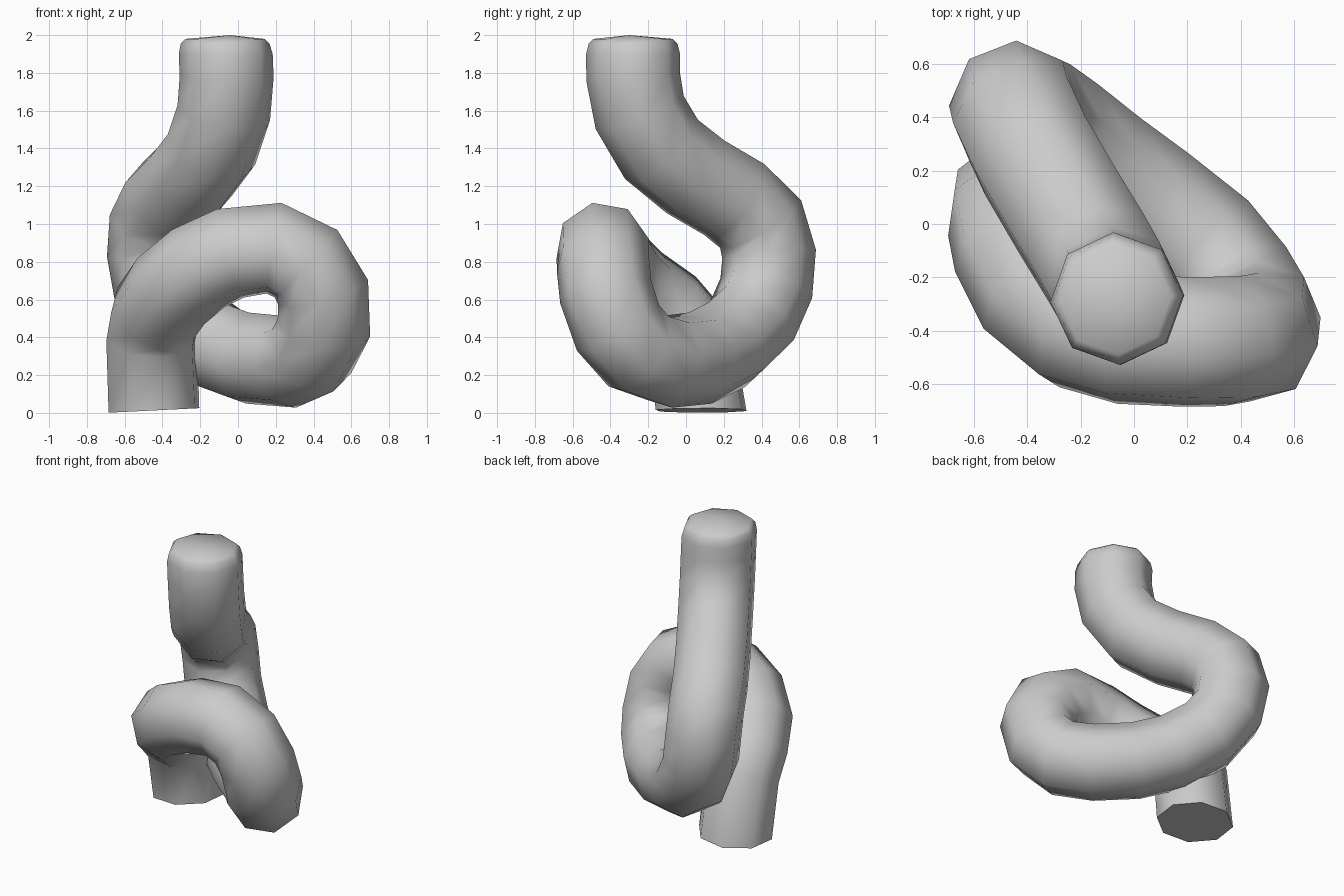
import bpy, bmesh, math
from mathutils import Vector

if "Cube" in bpy.data.objects:
    bpy.data.objects.remove(bpy.data.objects["Cube"])

SIDES, R = 8, 0.249

# centre line of the tube from the top end to the foot
path = [Vector(p) for p in (
    (-.065, -.28, 1.90), (-.06, -.28, 1.78), (-.075, -.245, 1.59),
    (-.14, -.13, 1.395), (-.25, .05, 1.25), (-.37, .255, 1.13),
    (-.435, .395, 1.00), (-.445, .44, .84), (-.415, .425, .66),
    (-.31, .35, .49), (-.14, .215, .36), (.05, .075, .29),
    (.26, -.09, .272), (.39, -.25, .325), (.455, -.36, .45),
    (.45, -.425, .64), (.36, -.44, .79), (.19, -.442, .872),
    (-.04, -.432, .845), (-.21, -.385, .765), (-.355, -.265, .645),
    (-.435, -.10, .53), (-.457, .02, .40), (-.445, .08, .013))]
n = len(path)
tangents = []
for i in range(n):
    a = (path[i] - path[max(i - 1, 0)]).normalized()
    b = (path[min(i + 1, n - 1)] - path[i]).normalized()
    tangents.append((a + b).normalized())
tangents[0] = Vector((0, 0, -1))
tangents[-1] = Vector((.05, 0, -1)).normalized()

bm = bmesh.new()


def add_ring(c, u, t, r):
    v = t.cross(u)
    return [bm.verts.new(c + r * (math.cos(a) * u + math.sin(a) * v))
            for a in (math.tau * k / SIDES for k in range(SIDES))]


u = Vector((math.cos(.05), math.sin(.05), 0))
# rounded rim at the top end, then the swept tube
rings = [add_ring(Vector((-.07, -.28, 1.98)), u, tangents[0], .21),
         add_ring(Vector((-.068, -.28, 1.955)), u, tangents[0], .235)]
for i in range(n):
    if i:
        u = tangents[i - 1].rotation_difference(tangents[i]) @ u
    u = (u - u.dot(tangents[i]) * tangents[i]).normalized()
    rings.append(add_ring(path[i], u, tangents[i], R))
for p, q in zip(rings, rings[1:]):
    for k in range(SIDES):
        j = (k + 1) % SIDES
        bm.faces.new((p[k], p[j], q[j], q[k]))

# slightly domed top cap and flat foot
top = bm.verts.new((-.04, -.30, 2.0))
for k in range(SIDES):
    bm.faces.new((top, rings[0][(k + 1) % SIDES], rings[0][k]))
bm.faces.new(rings[-1])
bmesh.ops.recalc_face_normals(bm, faces=bm.faces)

mesh = bpy.data.meshes.new("knotted_tube")
bm.to_mesh(mesh)
bm.free()
tube = bpy.data.objects.new("knotted_tube", mesh)
bpy.context.collection.objects.link(tube)
bpy.context.view_layer.objects.active = tube
tube.select_set(True)
bpy.ops.object.shade_smooth_by_angle(angle=math.radians(60))
